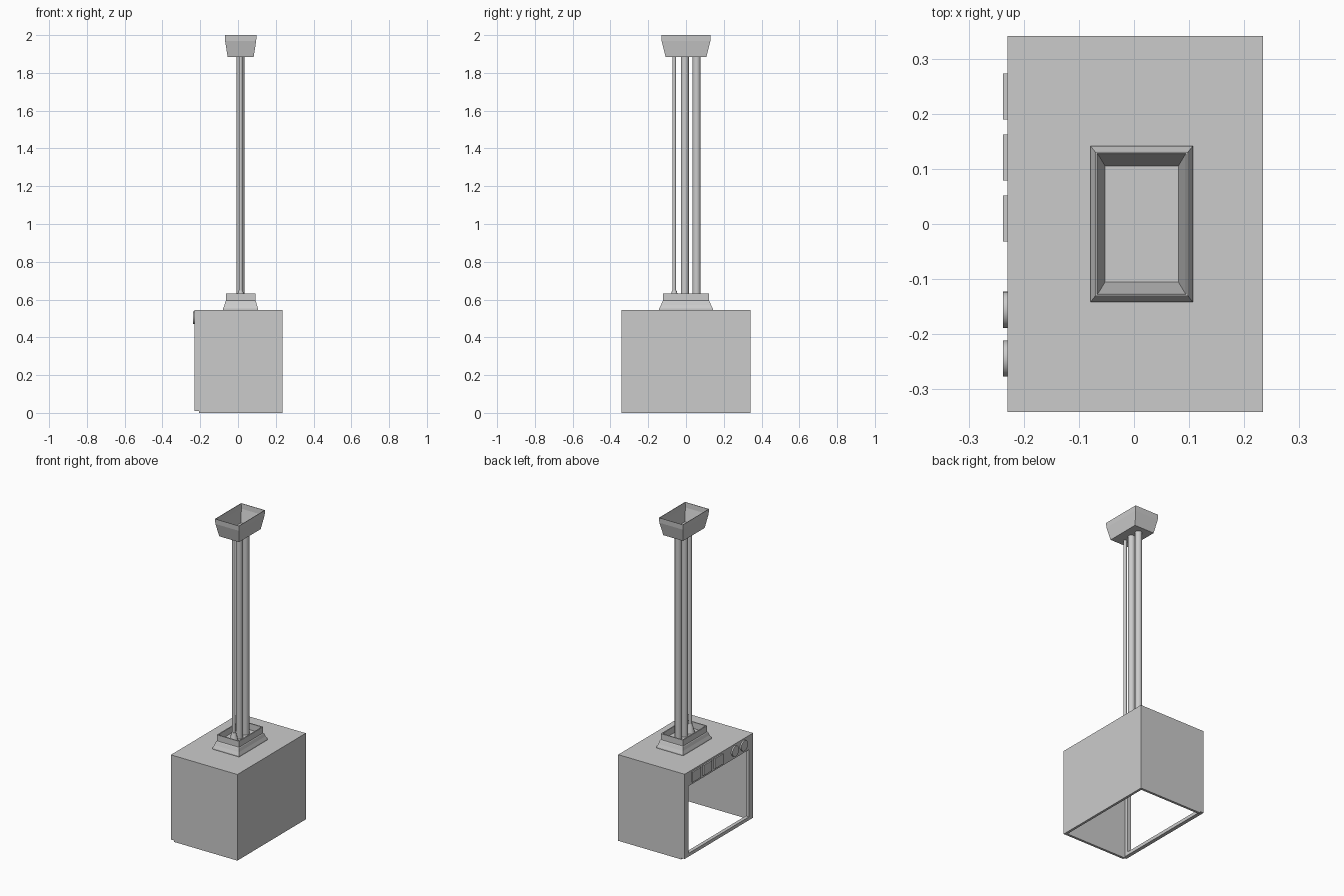
import bpy, bmesh, math

if "Cube" in bpy.data.objects:
    bpy.data.objects.remove(bpy.data.objects["Cube"])

CX = 0.014  # x centre of the chimney assembly


def finish(name, bm, smooth=False):
    bmesh.ops.recalc_face_normals(bm, faces=bm.faces[:])
    me = bpy.data.meshes.new(name)
    bm.to_mesh(me)
    bm.free()
    ob = bpy.data.objects.new(name, me)
    bpy.context.collection.objects.link(ob)
    if smooth:
        bpy.ops.object.select_all(action='DESELECT')
        bpy.context.view_layer.objects.active = ob
        ob.select_set(True)
        bpy.ops.object.shade_smooth_by_angle(angle=math.radians(35))
    return ob


def box(name, lo, hi):
    bm = bmesh.new()
    bmesh.ops.create_cube(bm, size=1)
    for v in bm.verts:
        v.co = [(a + b) / 2 + c * (b - a) for a, b, c in zip(lo, hi, v.co)]
    return finish(name, bm)


def rect_loft(name, rings):
    """Stack rectangular rings (half x, half y, z); cap both ends."""
    bm = bmesh.new()
    loops = [[bm.verts.new((CX + sx * hx, sy * hy, z))
              for sx, sy in ((-1, -1), (1, -1), (1, 1), (-1, 1))]
             for hx, hy, z in rings]
    for a, b in zip(loops, loops[1:]):
        for i in range(4):
            j = (i + 1) % 4
            bm.faces.new((a[i], a[j], b[j], b[i]))
    bm.faces.new(loops[0])
    bm.faces.new(loops[-1])
    return finish(name, bm)


def cylinder(name, loc, r1, r2, depth, axis='Z', sides=24):
    bm = bmesh.new()
    bmesh.ops.create_cone(bm, cap_ends=True, segments=sides,
                          radius1=r1, radius2=r2, depth=depth)
    ob = finish(name, bm, True)
    ob.location = loc
    if axis == 'X':
        ob.rotation_euler[1] = math.pi / 2
    return ob


# Hollow cabinet: open underneath, framed opening on the -x side
cabinet = box("cabinet", (-0.23, -0.342, 0), (0.235, 0.342, 0.545))
cutters = [
    ("cavity_cutter", (-0.207, -0.327, -0.1), (0.22, 0.327, 0.53)),
    ("opening_cutter", (-0.3, -0.302, 0.03), (-0.15, 0.302, 0.455)),
    ("notch_cutter", (-0.3, -0.5, -0.1), (-0.207, 0.5, 0.009)),
]
for name, lo, hi in cutters:
    cutter = box(name, lo, hi)
    cutter.hide_render = True
    cutter.hide_set(True)
    mod = cabinet.modifiers.new(name, 'BOOLEAN')
    mod.operation = 'DIFFERENCE'
    mod.solver = 'EXACT'
    mod.object = cutter
bpy.context.view_layer.update()
evaluated = cabinet.evaluated_get(bpy.context.evaluated_depsgraph_get())
mesh = bpy.data.meshes.new_from_object(evaluated)
cabinet.modifiers.clear()
cabinet.data = mesh
for name, lo, hi in cutters:
    bpy.data.objects.remove(bpy.data.objects[name])

# Control row: three square buttons and two round knobs
for i, y in enumerate((0.232, 0.121, 0.010)):
    box(f"button_{i + 1}", (-0.239, y - 0.042, 0.47), (-0.228, y + 0.042, 0.535))
for i, y in enumerate((-0.156, -0.245)):
    cylinder(f"knob_{i + 1}", (-0.2335, y, 0.503), 0.033, 0.033, 0.011, 'X')

# Pedestal tray with a concave skirt and a recessed floor
rect_loft("pedestal", [
    (0.093, 0.142, 0.543), (0.093, 0.142, 0.552), (0.086, 0.133, 0.570),
    (0.081, 0.125, 0.590), (0.078, 0.121, 0.594), (0.078, 0.121, 0.632),
    (0.071, 0.114, 0.632), (0.071, 0.114, 0.592)])

# Open hopper on top, thin walled
rect_loft("hopper", [
    (0.069, 0.108, 1.885), (0.082, 0.129, 1.968), (0.084, 0.131, 2.0),
    (0.081, 0.128, 2.0), (0.079, 0.126, 1.968), (0.067, 0.106, 1.889)])

# Two thick pipes and a thin one with a flared collar
for i, y in enumerate((-0.006, 0.056)):
    cylinder(f"pipe_{i + 1}", (CX, y, 1.2385), 0.021, 0.021, 1.295)
cylinder("thin_pipe", (CX, -0.062, 1.2385), 0.010, 0.010, 1.295, sides=16)
cylinder("collar", (CX, -0.062, 0.6195), 0.027, 0.012, 0.057, sides=16)
